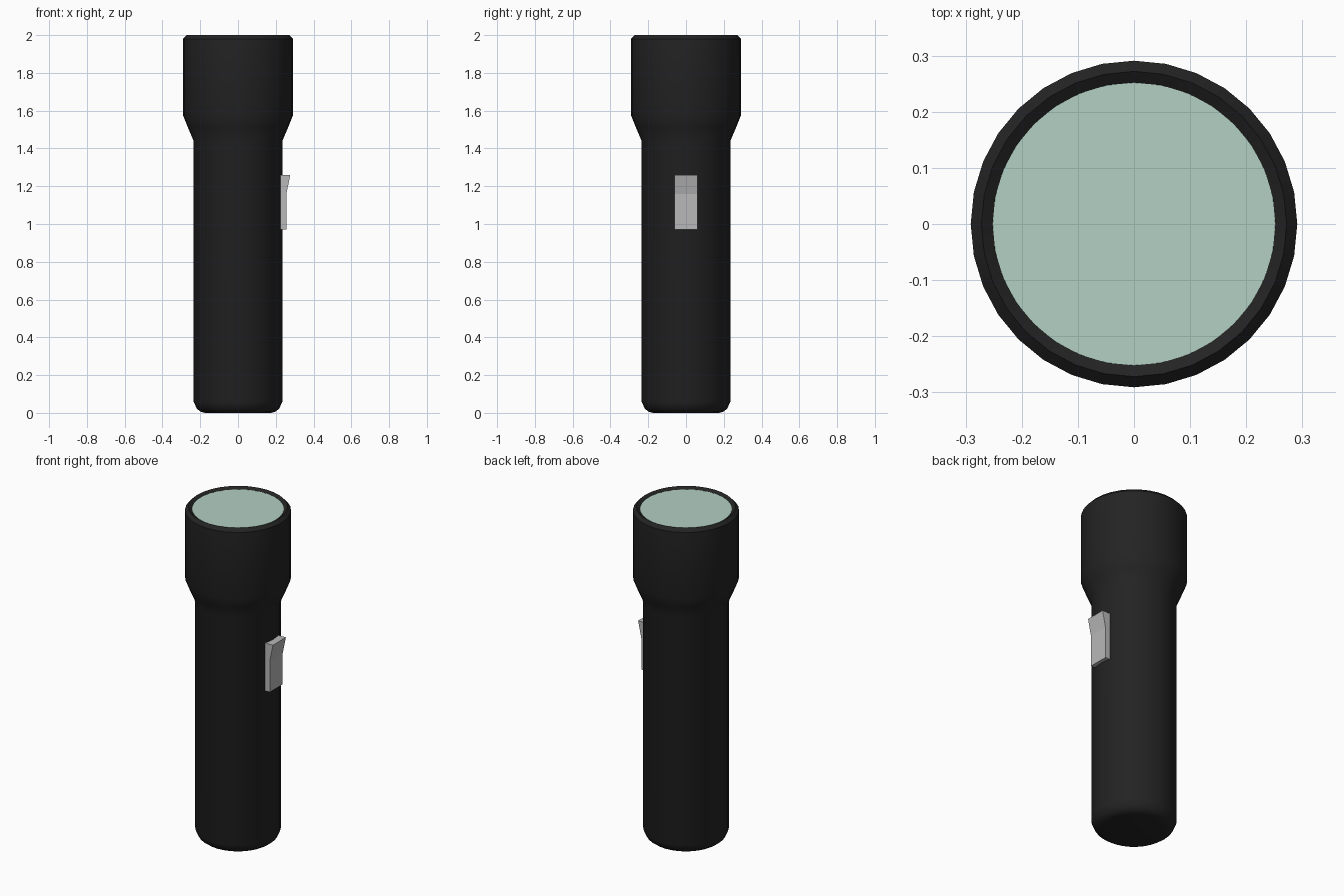
import bpy, bmesh, math

if "Cube" in bpy.data.objects:
    bpy.data.objects.remove(bpy.data.objects["Cube"])

SIDES = 32


def material(name, rgb):
    m = bpy.data.materials.new(name)
    m.diffuse_color = (*rgb, 1.0)
    m.use_nodes = True
    m.node_tree.nodes["Principled BSDF"].inputs["Base Color"].default_value = m.diffuse_color
    return m


def make_object(name, bm, mat, smooth_angle=None):
    bmesh.ops.recalc_face_normals(bm, faces=bm.faces)
    me = bpy.data.meshes.new(name)
    bm.to_mesh(me)
    bm.free()
    me.materials.append(mat)
    if smooth_angle is not None:
        for p in me.polygons:
            p.use_smooth = True
        me.set_sharp_from_angle(angle=math.radians(smooth_angle))
    ob = bpy.data.objects.new(name, me)
    bpy.context.collection.objects.link(ob)
    return ob


def lathe(bm, profile):
    """Turn (radius, height) points around z; cap both ends."""
    rings = []
    for r, z in profile:
        rings.append([bm.verts.new((r * math.cos(2 * math.pi * i / SIDES),
                                    r * math.sin(2 * math.pi * i / SIDES), z))
                      for i in range(SIDES)])
    for a, b in zip(rings, rings[1:]):
        for i in range(SIDES):
            j = (i + 1) % SIDES
            bm.faces.new((a[i], a[j], b[j], b[i]))
    bm.faces.new(rings[0][::-1])
    bm.faces.new(rings[-1])


black = material("black_casing", (0.017, 0.017, 0.017))
grey = material("light_grey_switch", (0.48, 0.48, 0.48))
glass = material("pale_green_glass", (0.45, 0.63, 0.545))

# Casing: rounded foot, straight handle, flared head, rim sloping in to the lens
bm = bmesh.new()
lathe(bm, [(0.175, 0.0), (0.197, 0.006), (0.218, 0.022), (0.235, 0.06),
           (0.235, 1.44), (0.265, 1.51), (0.291, 1.575),
           (0.291, 1.98), (0.272, 2.0), (0.252, 1.986)])
make_object("casing", bm, black, 35)

# Lens: thin disc set into the rim
bm = bmesh.new()
lathe(bm, [(0.252, 1.982), (0.252, 1.988)])
make_object("lens", bm, glass)

# Switch: side profile (x, z) extruded along y
bm = bmesh.new()
side = [(0.222, 0.97), (0.256, 0.97), (0.256, 1.16), (0.277, 1.26), (0.222, 1.26)]
face = bm.faces.new([bm.verts.new((x, -0.062, z)) for x, z in side])
ext = bmesh.ops.extrude_face_region(bm, geom=[face])
bmesh.ops.translate(bm, vec=(0, 0.124, 0),
                    verts=[g for g in ext["geom"] if isinstance(g, bmesh.types.BMVert)])
make_object("switch", bm, grey)
